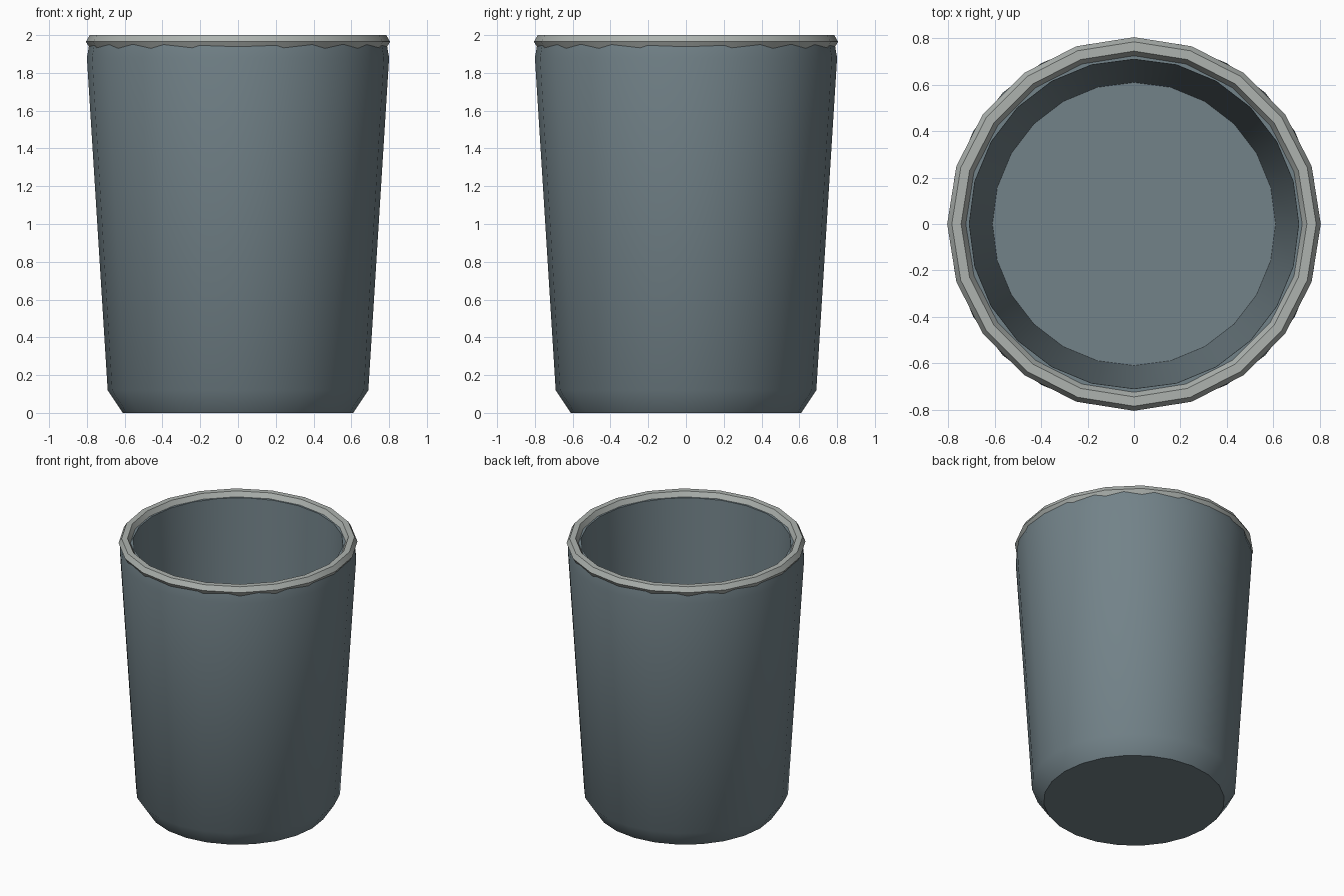
import bpy, bmesh, math

if "Cube" in bpy.data.objects:
    bpy.data.objects.remove(bpy.data.objects["Cube"])


def material(name, rgb):
    m = bpy.data.materials.new(name)
    m.diffuse_color = (*rgb, 1)
    m.use_nodes = True
    m.node_tree.nodes["Principled BSDF"].inputs["Base Color"].default_value = m.diffuse_color
    return m


def lathe(name, profile, sides, mat, closed=False):
    """Revolve (radius, z) points around z; open profiles get end caps."""
    bm = bmesh.new()
    rings = [[bm.verts.new((r * math.cos(2 * math.pi * i / sides),
                            r * math.sin(2 * math.pi * i / sides), z))
              for i in range(sides)] for r, z in profile]
    pairs = list(zip(rings, rings[1:]))
    if closed:
        pairs.append((rings[-1], rings[0]))
    else:
        bm.faces.new(rings[0][::-1])
        bm.faces.new(rings[-1])
    for a, b in pairs:
        for i in range(sides):
            j = (i + 1) % sides
            bm.faces.new((a[i], a[j], b[j], b[i]))
    bmesh.ops.recalc_face_normals(bm, faces=bm.faces)
    mesh = bpy.data.meshes.new(name)
    bm.to_mesh(mesh)
    bm.free()
    mesh.materials.append(mat)
    obj = bpy.data.objects.new(name, mesh)
    bpy.context.collection.objects.link(obj)
    bpy.context.view_layer.objects.active = obj
    obj.select_set(True)
    bpy.ops.object.shade_smooth_by_angle(angle=math.radians(35))
    obj.select_set(False)
    return obj


slate = material("slate", (0.17, 0.225, 0.25))
pale = material("pale_grey", (0.42, 0.45, 0.43))

# Cup wall: outside from the base up, over the lip, down to the inner floor
lathe("cup_body", [(0.61, 0), (0.69, 0.12), (0.80, 1.88), (0.785, 1.965),
                   (0.71, 1.965), (0.61, 0.1)], 24, slate)

# Six-sided rim ring around the lip
rim = [(0.765 + 0.04 * math.cos(k * math.pi / 3),
        1.965 + 0.04 * math.sin(k * math.pi / 3)) for k in range(6)]
lathe("rim", rim, 20, pale, closed=True)
